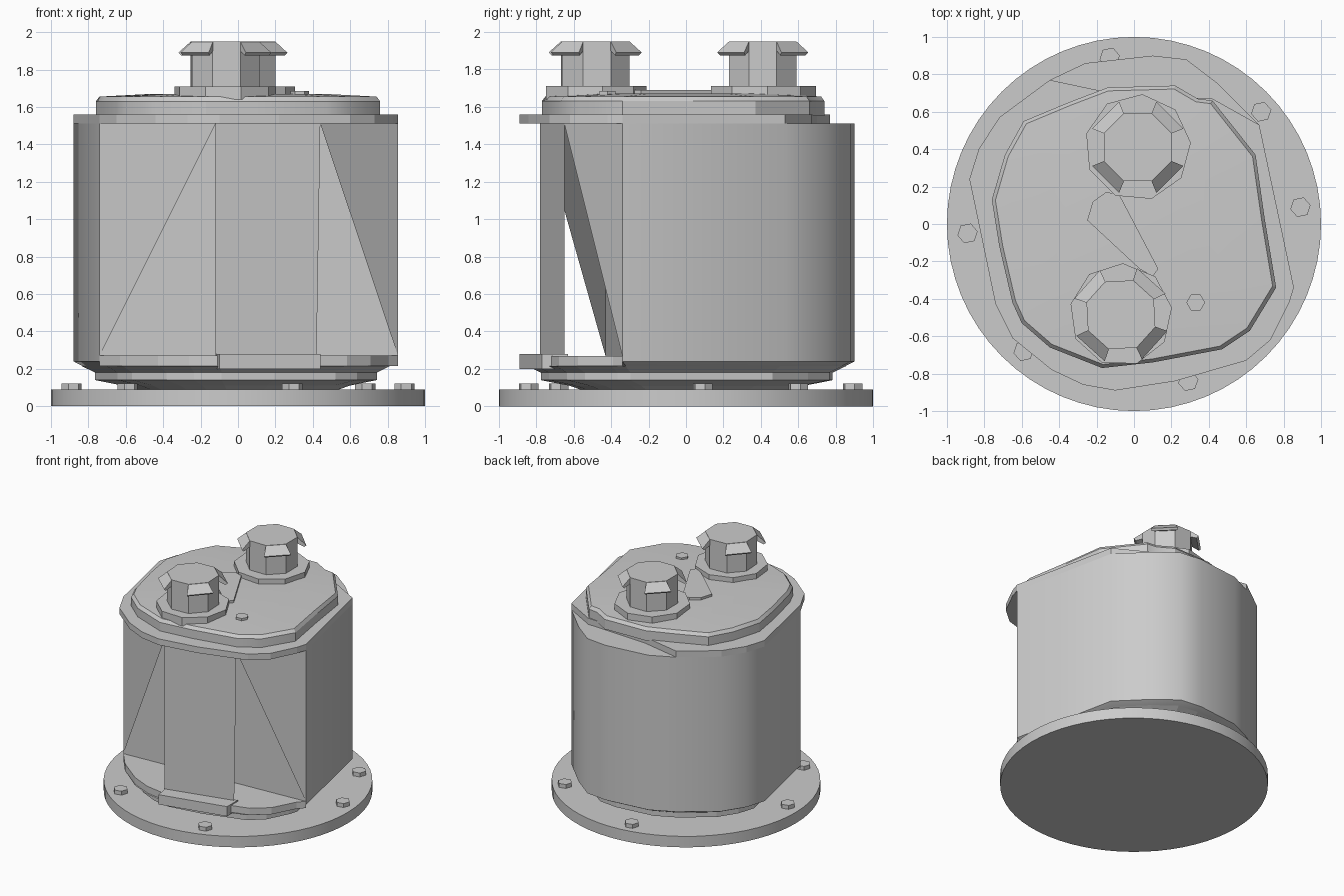
import bpy, bmesh, math
from mathutils import Vector

cube = bpy.data.objects.get("Cube")
if cube:
    bpy.data.objects.remove(cube)

grey = bpy.data.materials.new("light grey paint")
grey.use_nodes = True
grey.diffuse_color = (0.6, 0.6, 0.6, 1)
grey.node_tree.nodes["Principled BSDF"].inputs["Base Color"].default_value = (0.6, 0.6, 0.6, 1)


def finish(name, bm, smooth=0):
    bmesh.ops.recalc_face_normals(bm, faces=bm.faces[:])
    mesh = bpy.data.meshes.new(name)
    bm.to_mesh(mesh)
    bm.free()
    mesh.materials.append(grey)
    ob = bpy.data.objects.new(name, mesh)
    bpy.context.collection.objects.link(ob)
    if smooth:
        bpy.ops.object.select_all(action='DESELECT')
        ob.select_set(True)
        bpy.context.view_layer.objects.active = ob
        bpy.ops.object.shade_smooth_by_angle(angle=math.radians(smooth))
    return ob


def loft(name, outline, levels, smooth=0):
    """Stack scaled copies of an outline: levels are (height, scale)."""
    bm = bmesh.new()
    rings = [[bm.verts.new((x * s, y * s, z)) for x, y in outline] for z, s in levels]
    n = len(outline)
    for a, b in zip(rings, rings[1:]):
        for i in range(n):
            j = (i + 1) % n
            bm.faces.new((a[i], a[j], b[j], b[i]))
    bm.faces.new(rings[0])
    bm.faces.new(rings[-1])
    return finish(name, bm, smooth)


def ngon(sides, r, cx=0, cy=0, turn=0):
    step = math.tau / sides
    return [(cx + r * math.cos(i * step + turn), cy + r * math.sin(i * step + turn))
            for i in range(sides)]


def prism(name, outline, z0, z1, smooth=0):
    return loft(name, outline, [(z0, 1), (z1, 1)], smooth)


def sheet(name, points):
    bm = bmesh.new()
    bm.faces.new([bm.verts.new(p) for p in points])
    return finish(name, bm)


# Housing outline, split into back and front halves
left, right = (-.74, -.43), (.855, -.34)
side_left, side_right = (-.88, .24), (.67, .53)
back = [side_right, (.45, .75), (.28, .88), (.1, .9), (-.26, .86), (-.45, .77),
        (-.72, .57), (-.83, .4)]
front = [(-.65, -.61), (-.44, -.78), (-.27, -.86), (-.1, -.89), (.22, -.84),
         (.6, -.73), (.73, -.62), (.83, -.42)]
outline = back + [side_left, left] + front + [right]

# Bolted base disc
prism("base_disc", ngon(64, 1), 0, .09, 30)
for i, (x, y) in enumerate([(.89, .09), (.68, .6), (-.13, .89), (-.89, -.05),
                            (-.59, -.68), (.29, -.84)]):
    prism(f"base_bolt_{i + 1}", ngon(6, .055, x, y, .2), .08, .122)

# Stepped foot and housing body with a flat recessed front wall
loft("stepped_foot", outline, [(.08, .6), (.11, .7), (.14, .87), (.18, .87), (.215, .95)])
body = back + [side_left, left, right]
loft("housing_body", body, [(.18, .87), (.24, 1), (1.51, 1)], 35)

# Lower front ledge with centre tab
ledge = [left] + [(x * .97, y * .93) for x, y in front] + [right]
prism("lower_ledge", ledge, .215, .27)
tab = [(-.12, -.76), (-.1, -.89), (.44, -.77), (.44, -.63)]
prism("ledge_tab", tab, .2, .28)

# Thin front panel and its triangular side sheets
pl, pr = (-.12, -.78), (.44, -.65)
sheet("front_panel", [(*pl, .27), (pr[0] - .02, pr[1], .27), (*pr, 1.51), (*pl, 1.51)])
sheet("left_gusset", [(*pr, 1.51), (*right, .27), (*right, 1.51)])
sheet("right_gusset", [(*pl, 1.51), (*left, 1.51), (*left, .27)])

# Top flange, cut back at the rear so the housing edge shows
flange = [side_right, (.42, .67), (-.12, .7), (-.45, .77), (-.72, .57), (-.83, .4),
          side_left, left] + front + [right]
prism("top_flange", flange, 1.51, 1.56)

# Lid with chamfered edge
lid = [(.65, .37), (.42, .66), (.34, .67), (.22, .74), (-.14, .73), (-.35, .65),
       (-.59, .55), (-.69, .37), (-.76, .13), (-.72, -.12), (-.65, -.42), (-.6, -.53),
       (-.45, -.66), (-.17, -.77), (.1, -.74), (.47, -.67), (.62, -.57), (.76, -.34),
       (.7, .02)]
loft("lid", lid, [(1.55, 1), (1.63, 1), (1.655, .975), (1.67, .6)], 25)

# Tapered rib and bolt on the lid
rib = [(-.25, .02), (-.22, .12), (-.15, .17), (-.08, .16), (.13, -.24), (.1, -.28), (.03, -.24)]
prism("lid_rib", rib, 1.64, 1.69)
prism("lid_bolt", ngon(6, .05, .33, -.42), 1.64, 1.685)


# Octagonal caps, each with four sloping flaps
def cap(name, cx, cy, collar_r, turn):
    prism(name + "_collar", ngon(9, collar_r, cx, cy, turn), 1.64, 1.71)
    prism(name + "_stem", ngon(8, .195, cx, cy, turn + math.pi / 8), 1.7, 1.95)
    bm = bmesh.new()
    for k in range(4):
        a = turn + k * math.pi / 2
        out, side = Vector((math.cos(a), math.sin(a), 0)), Vector((-math.sin(a), math.cos(a), 0))
        ends = []
        for sgn in (-1, 1):
            profile = [(.178, 1.95), (.243, 1.89), (.228, 1.875), (.178, 1.9)]
            ends.append([bm.verts.new(Vector((cx, cy, z)) + out * r + side * sgn * r * .42)
                         for r, z in profile])
        p, q = ends
        bm.faces.new(p)
        bm.faces.new(q)
        for i in range(4):
            j = (i + 1) % 4
            bm.faces.new((p[i], p[j], q[j], q[i]))
    finish(name + "_flaps", bm)


cap("front_cap", -.07, -.485, .275, math.radians(48))
cap("rear_cap", .02, .41, .285, math.radians(45))
